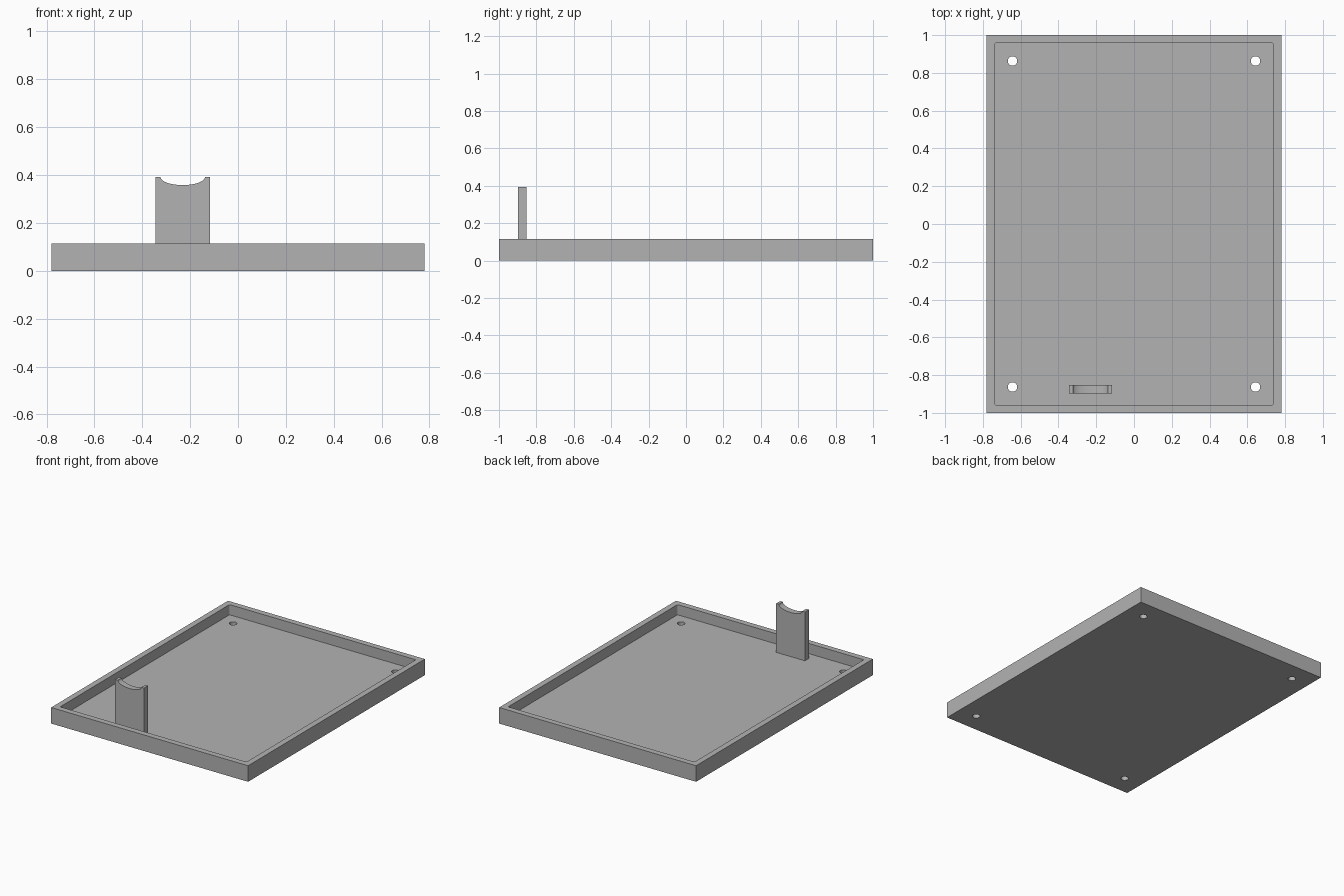
import bpy
import bmesh
from math import cos, sin, pi

if "Cube" in bpy.data.objects:
    bpy.data.objects.remove(bpy.data.objects["Cube"])

W, L, H = 0.78, 1.0, 0.115      # tray half width, half length, height
WALL, FLOOR = 0.042, 0.042
HOLE_X, HOLE_Y, HOLE_R = 0.643, 0.863, 0.025

grey = bpy.data.materials.new("plain grey")
grey.use_nodes = True
colour = (0.45, 0.45, 0.45, 1)
grey.diffuse_color = colour
grey.node_tree.nodes["Principled BSDF"].inputs["Base Color"].default_value = colour


def prism(name, outline, offset):
    """Extrude a closed outline of 3D points along an offset."""
    bm = bmesh.new()
    face = bm.faces.new([bm.verts.new(p) for p in outline])
    new = bmesh.ops.extrude_face_region(bm, geom=[face])["geom"]
    bmesh.ops.translate(bm, vec=offset,
                        verts=[g for g in new if isinstance(g, bmesh.types.BMVert)])
    bmesh.ops.recalc_face_normals(bm, faces=bm.faces)
    mesh = bpy.data.meshes.new(name)
    bm.to_mesh(mesh)
    bm.free()
    mesh.materials.append(grey)
    obj = bpy.data.objects.new(name, mesh)
    bpy.context.collection.objects.link(obj)
    return obj


def arc(cx, cy, r, start, end, steps, z):
    return [(cx + r * cos(start + (end - start) * i / steps),
             cy + r * sin(start + (end - start) * i / steps), z)
            for i in range(steps + 1)]


def cut(target, cutter):
    """Subtract the cutter from the target, then discard the cutter."""
    cutter.hide_render = True
    mod = target.modifiers.new("cut", "BOOLEAN")
    mod.operation = "DIFFERENCE"
    mod.solver = "EXACT"
    mod.object = cutter
    bpy.context.view_layer.objects.active = target
    bpy.ops.object.modifier_apply(modifier=mod.name)
    bpy.data.objects.remove(cutter)


# Tray block
tray = prism("tray", [(-W, -L, 0), (W, -L, 0), (W, L, 0), (-W, L, 0)], (0, 0, H))

# Hollow with slightly rounded corners
r = 0.008
ix, iy = W - WALL - r, L - WALL - r
hollow = []
for i, (sx, sy) in enumerate([(1, 1), (-1, 1), (-1, -1), (1, -1)]):
    hollow += arc(sx * ix, sy * iy, r, i * pi / 2, (i + 1) * pi / 2, 4, FLOOR)
cut(tray, prism("hollow_cutter", hollow, (0, 0, H)))

# Screw holes through the floor
for sx in (-1, 1):
    for sy in (-1, 1):
        ring = arc(sx * HOLE_X, sy * HOLE_Y, HOLE_R, 0, 2 * pi, 32, -0.1)[:-1]
        cut(tray, prism("hole_cutter", ring, (0, 0, 0.2)))

# Upright support with a curved saddle in its top
x0, x1, top, front = -0.345, -0.117, 0.392, -0.897
mid, half, dip = (x0 + x1) / 2, 0.093, 0.034
saddle = [(mid + half * cos(pi * i / 24), front, top - dip * sin(pi * i / 24))
          for i in range(25)]
base = FLOOR - 0.002
prism("saddle_support",
      [(x0, front, base), (x1, front, base), (x1, front, top)] + saddle + [(x0, front, top)],
      (0, 0.044, 0))

# Smooth the curved walls, keep the edges sharp
bpy.ops.object.select_all(action="DESELECT")
for name in ("tray", "saddle_support"):
    obj = bpy.data.objects[name]
    obj.select_set(True)
    bpy.context.view_layer.objects.active = obj
bpy.ops.object.shade_smooth_by_angle(angle=pi / 6)
